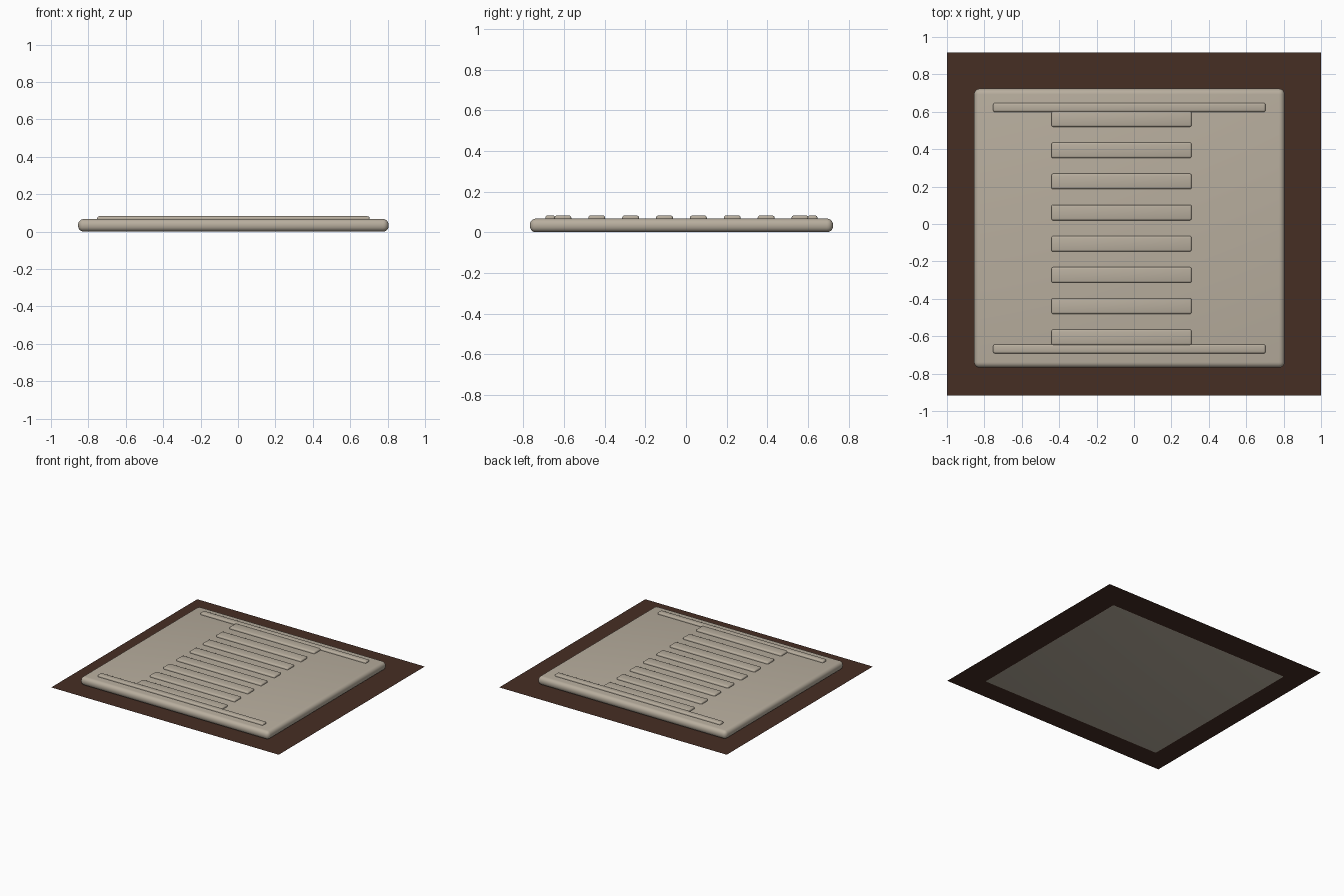
import bpy

if "Cube" in bpy.data.objects:
    bpy.data.objects.remove(bpy.data.objects["Cube"])


def material(name, rgb):
    m = bpy.data.materials.new(name)
    m.diffuse_color = (*rgb, 1.0)
    m.use_nodes = True
    m.node_tree.nodes["Principled BSDF"].inputs["Base Color"].default_value = m.diffuse_color
    return m


soil = material("dark brown", (0.0612, 0.0273, 0.0176))
stone = material("warm grey", (0.479, 0.423, 0.342))

CX, CY = -0.025, -0.0225   # centre of the slab
SLAB_TOP, BAR_TOP = 0.067, 0.082


def rounded_box(name, centre, size, z0, z1, radius, segments):
    """Smooth box with all edges rounded."""
    bpy.ops.mesh.primitive_cube_add(size=1, location=(centre[0], centre[1], (z0 + z1) / 2))
    ob = bpy.context.object
    ob.name = name
    ob.scale = (size[0], size[1], z1 - z0)
    bpy.ops.object.transform_apply(location=False, rotation=False, scale=True)
    mod = ob.modifiers.new("rounding", 'BEVEL')
    mod.width = radius
    mod.segments = segments
    mod.limit_method = 'ANGLE'
    bpy.ops.object.modifier_apply(modifier=mod.name)
    ob.data.materials.append(stone)
    bpy.ops.object.shade_smooth_by_angle()
    return ob


# Thin ground sheet under the slab
bpy.ops.mesh.primitive_plane_add(size=1, location=(0, 0, 0.001))
sheet = bpy.context.object
sheet.name = "ground_sheet"
sheet.scale = (2.0, 1.834, 1)
bpy.ops.object.transform_apply(location=False, rotation=False, scale=True)
sheet.data.materials.append(soil)

# Main slab with rounded rim
rounded_box("slab", (CX, CY), (1.66, 1.492), 0.0, SLAB_TOP, 0.03, 5)

# Long rails at the front and back
for name, side in (("front_rail", -1), ("back_rail", 1)):
    rounded_box(name, (CX, CY + side * 0.6455), (1.456, 0.048),
                SLAB_TOP - 0.015, BAR_TOP, 0.01, 3)

# Eight cross slats, evenly spaced, offset to the left
for i in range(8):
    rounded_box(f"slat_{i + 1}", (-0.067, CY + (i - 3.5) * 0.1667), (0.75, 0.083),
                SLAB_TOP - 0.015, BAR_TOP, 0.01, 3)
